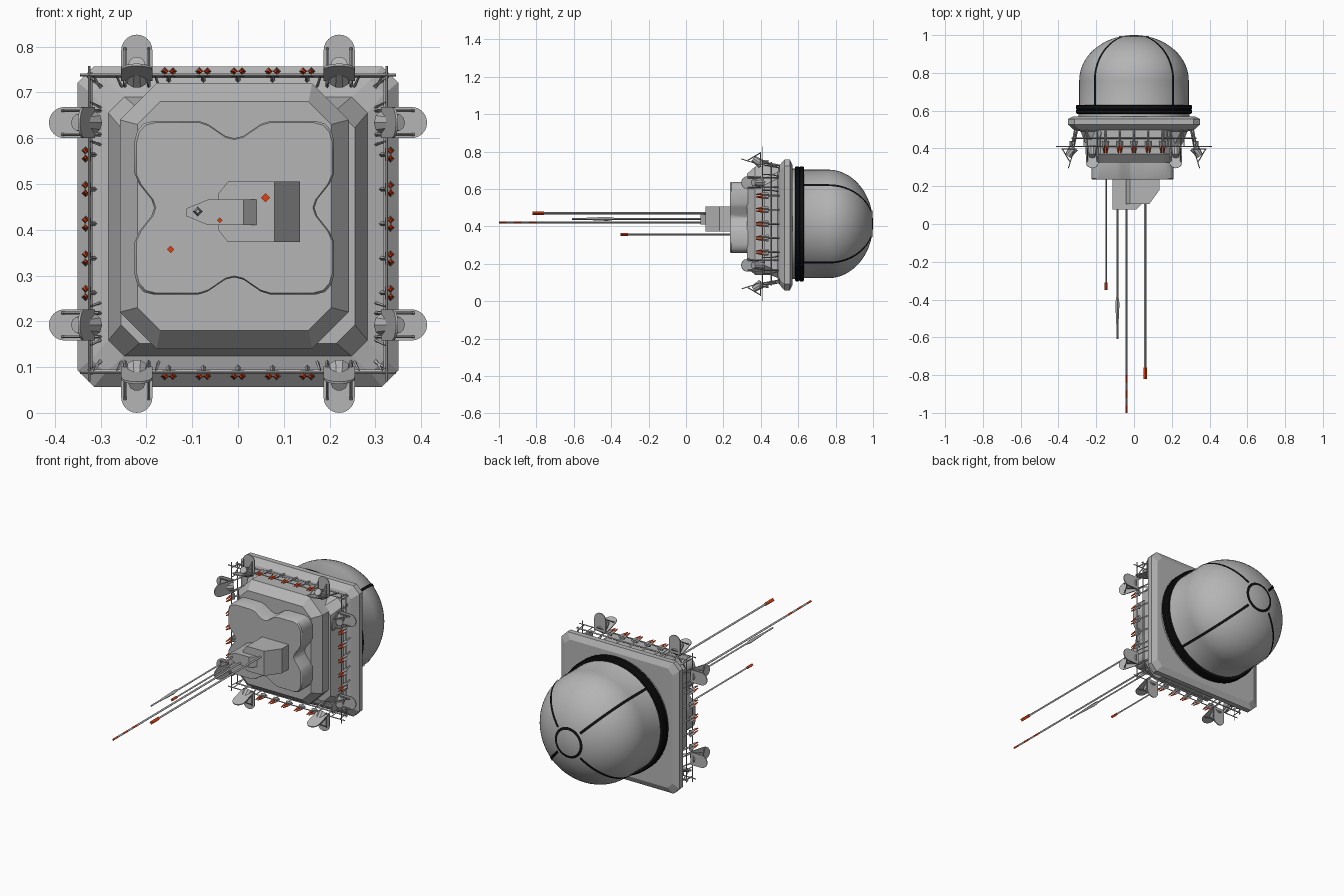
import bpy, bmesh, math
from mathutils import Vector, Matrix

cube = bpy.data.objects.get("Cube")
if cube:
    bpy.data.objects.remove(cube)


def material(name, rgb):
    m = bpy.data.materials.new(name)
    m.use_nodes = True
    m.diffuse_color = (*rgb, 1)
    m.node_tree.nodes["Principled BSDF"].inputs["Base Color"].default_value = (*rgb, 1)
    return m


MATS = [material("grey", (0.46, 0.46, 0.46)),
        material("black", (0.005, 0.005, 0.005)),
        material("orange", (0.75, 0.05, 0.005))]
GREY, BLACK, ORANGE = range(3)
MID = 0.413  # height of the central axis


class Part:
    """Collects lofted solids into one named object."""

    def __init__(self, name):
        self.name, self.bm = name, bmesh.new()

    def loft(self, rings, mat=GREY, cap=True):
        rows = [[self.bm.verts.new(p) for p in ring] for ring in rings]
        n = len(rows[0])
        faces = [self.bm.faces.new((a[i], a[(i + 1) % n], b[(i + 1) % n], b[i]))
                 for a, b in zip(rows, rows[1:]) for i in range(n)]
        if cap:
            faces += [self.bm.faces.new(rows[0]), self.bm.faces.new(rows[-1])]
        for f in faces:
            f.material_index = mat
        return faces

    def rod(self, path, radii, mat=GREY, sides=4):
        """Tube along a straight run of points, one radius per point."""
        path = [Vector(p) for p in path]
        d = (path[-1] - path[0]).normalized()
        u = d.cross(Vector((0, 0, 1)) if abs(d.z) < 0.9 else Vector((1, 0, 0))).normalized()
        v = d.cross(u)
        angles = [math.tau * i / sides for i in range(sides)]
        self.loft([[p + (u * math.cos(a) + v * math.sin(a)) * r for a in angles]
                   for p, r in zip(path, radii)], mat)

    def lathe(self, profile, mat=GREY, sides=64, cap=False):
        """Revolve (radius, y) points about the central axis."""
        angles = [math.tau * i / sides for i in range(sides)]
        self.loft([[(r * math.cos(a), y, MID + r * math.sin(a)) for a in angles]
                   for r, y in profile], mat, cap)

    def finish(self, smooth=False):
        bmesh.ops.recalc_face_normals(self.bm, faces=self.bm.faces)
        me = bpy.data.meshes.new(self.name)
        self.bm.to_mesh(me)
        self.bm.free()
        ob = bpy.data.objects.new(self.name, me)
        bpy.context.collection.objects.link(ob)
        for m in MATS:
            me.materials.append(m)
        if smooth:
            bpy.ops.object.select_all(action='DESELECT')
            ob.select_set(True)
            bpy.context.view_layer.objects.active = ob
            bpy.ops.object.shade_smooth_by_angle(angle=math.radians(35))
        return ob


def octagon(y, hx, hz, c, cx=0, cz=0.407):
    """Rectangle with cut corners, facing the front."""
    quarter = [(hx, hz - c), (hx - c, hz)]
    pts = quarter + [(-x, z) for x, z in quarter[::-1]]
    pts += [(-x, -z) for x, z in pts]
    return [(cx + x, y, cz + z) for x, z in pts]


# Square mounting frame
p = Part("mounting_frame")
p.loft([octagon(y, h, h, c) for y, h, c in
        ((0.57, 0.32, 0.03), (0.555, 0.35, 0.035), (0.527, 0.35, 0.035), (0.5, 0.32, 0.03),
         (0.49, 0.283, 0.035), (0.42, 0.255, 0.04))])
p.finish()

# Chamfered front housing
p = Part("front_housing")
p.loft([octagon(y, hx, hz, c, -0.008, 0.43) for y, hx, hz, c in
        ((0.5, 0.25, 0.29, 0.08), (0.37, 0.25, 0.29, 0.08), (0.325, 0.212, 0.25, 0.05))])
p.finish()

# Four-lobed cover
quarter = [(0.175, 0), (0.181, 0.018), (0.208, 0.052), (0.218, 0.075), (0.218, 0.145),
           (0.212, 0.168), (0.198, 0.184), (0.175, 0.19), (0.08, 0.19), (0.058, 0.183),
           (0.02, 0.157), (0, 0.152)]
half = quarter + [(-x, z) for x, z in quarter[-2::-1]]
outline = half + [(-x, -z) for x, z in half[1:-1]]
p = Part("lobed_cover")
p.loft([[(-0.008 + x * s, y, 0.448 + z * s) for x, z in outline]
        for y, s in ((0.345, 1), (0.242, 1), (0.236, 0.98))])
p.finish(True)


def wedge_block(name, plan, height, nose, z):
    """Block from an (x, y) plan whose -x end narrows to the nose height."""
    p = Part(name)
    x0, x1 = nose[0], nose[1]
    rings = []
    for x, y in plan:
        h = height * (nose[2] + (1 - nose[2]) * min(1, (x - x0) / (x1 - x0)))
        rings.append([(x, y, z - h), (x, 0.25, z - h), (x, 0.25, z + h), (x, y, z + h)])
    p.loft(rings)
    p.finish()


# Antenna base blocks
wedge_block("large_base_block", [(-0.043, 0.105), (-0.022, 0.105), (0.08, 0.105), (0.135, 0.18)],
            0.066, (-0.043, -0.022, 0.6), 0.439)
wedge_block("small_base_block", [(-0.113, 0.077), (-0.065, 0.077), (0.012, 0.077), (0.04, 0.104)],
            0.028, (-0.113, -0.065, 0.3), 0.438)


# Antennas along the front axis
def antenna(name, x, z, stops):
    """Stops are (y start, y end, start radius, end radius, colour)."""
    p = Part(name)
    for a, b, ra, rb, m in stops:
        p.rod([(x, a, z), (x, b, z)], [ra, rb], m)
    p.finish()


antenna("short_antenna", -0.147, 0.357,
        [(0.25, -0.31, 0.005, 0.005, GREY), (-0.31, -0.35, 0.008, 0.008, ORANGE)])
antenna("blade_antenna", -0.088, 0.44,
        [(0.09, -0.38, 0.005, 0.005, GREY), (-0.38, -0.42, 0.005, 0.011, GREY),
         (-0.42, -0.53, 0.011, 0.006, GREY), (-0.53, -0.61, 0.005, 0.005, GREY)])
bands = [(-0.8 - i * 0.04, -0.84 - i * 0.04, 0.006, 0.006, (ORANGE, GREY)[i % 2]) for i in range(5)]
antenna("banded_antenna", -0.04, 0.421, [(0.09, -0.8, 0.006, 0.006, GREY)] + bands)
antenna("tall_antenna", 0.06, 0.47,
        [(0.12, -0.76, 0.006, 0.006, GREY), (-0.76, -0.82, 0.01, 0.01, ORANGE)])

# Dome, its base band and its painted stripes
R, Y0, DEPTH = 0.29, 0.76, 0.24
curve = [(R * math.cos(t), Y0 + DEPTH * math.sin(t))
         for t in (math.pi / 2 * i / 20 for i in range(20))] + [(0.004, Y0 + DEPTH)]
p = Part("dome")
p.lathe([(0.295, 0.56), (0.295, 0.6), (R, 0.61)] + curve, cap=True)
p.finish(True)

p = Part("dome_band")
p.lathe([(0.28, 0.583), (0.302, 0.583), (0.307, 0.588), (0.307, 0.602), (0.303, 0.606),
         (0.307, 0.61), (0.307, 0.627), (0.302, 0.631), (0.28, 0.631)], BLACK)
p.finish(True)


def skin(r):
    """Dome height just above the surface at radius r."""
    return Y0 + DEPTH * math.sqrt(1 - (r / R) ** 2) + 0.003


p = Part("dome_stripes")
p.lathe([(r, skin(r)) for r in (0.068, 0.075, 0.082)], BLACK, 40)
path = [(R + 0.003, 0.62)] + [(r + 0.003, y + 0.002) for r, y in curve if r > 0.078]
for k in range(4):
    a = math.pi / 4 + k * math.pi / 2
    radial = Vector((math.cos(a), 0, math.sin(a)))
    side = Vector((-math.sin(a), 0, math.cos(a))) * 0.007
    rows = []
    for r, y in path:
        c = radial * r + Vector((0, y, MID))
        rows.append((p.bm.verts.new(c - side), p.bm.verts.new(c + side)))
    for a0, b0 in zip(rows, rows[1:]):
        p.bm.faces.new((a0[0], a0[1], b0[1], b0[0])).material_index = BLACK
p.finish(True)


# Fittings repeated on the four sides: t along the side, r outwards
def placer(k):
    turn = Matrix.Rotation(k * math.pi / 2, 3, 'Y')
    return lambda t, r, y: turn @ Vector((t, y, r)) + Vector((0, 0, MID))


def petal(p, at, t, root, tip, thick):
    """Round-ended plate from root to tip, both (r, y)."""
    root, tip = Vector(root), Vector(tip)
    d = (tip - root).normalized()
    n = Vector((-d.y, d.x)) * thick
    w = 0.034
    pts = [(-w, root), (w, root)]
    for i in range(13):
        a = math.pi * i / 12
        pts.append((w * math.cos(a), tip - d * w * (1 - math.sin(a))))
    p.loft([[at(t + s, *(q + o)) for s, q in pts] for o in (n * 0, n)])


rails, petals, lights = Part("guard_rails"), Part("petal_lamps"), Part("small_lights")
for k in range(4):
    at = placer(k)
    # Rails and their struts
    rails.rod([at(-0.345, 0.325, 0.41), at(0.345, 0.325, 0.41)], [0.003] * 2)
    rails.rod([at(-0.33, 0.322, 0.455), at(0.33, 0.322, 0.455)], [0.004] * 2)
    for t in (-0.315, -0.265, -0.18, 0.18, 0.265, 0.315):
        rails.rod([at(t, 0.325, 0.41), at(t, 0.322, 0.455)], [0.003] * 2)
        rails.rod([at(t, 0.322, 0.455), at(t * 0.95, 0.295, 0.505)], [0.003] * 2)
    # Pairs of petal lamps with brackets
    for t in (-0.221, 0.221):
        petal(petals, at, t, (0.315, 0.408), (0.413, 0.408), 0.005)
        petal(petals, at, t, (0.312, 0.4), (0.345, 0.295), 0.005)
        petals.rod([at(t, 0.318, 0.405), at(t, 0.35, 0.36)], [0.026, 0.018], GREY, 10)
        for s in (-0.026, 0.026):
            petals.rod([at(t + s, 0.305, 0.398), at(t + s, 0.385, 0.398)], [0.003] * 2)
            petals.rod([at(t + s, 0.34, 0.33), at(t + s, 0.38, 0.398)], [0.003] * 2)
            petals.rod([at(t + s, 0.318, 0.405), at(t + s, 0.3, 0.5)], [0.004] * 2)
    # Row of small twin lights
    for i in range(-2, 3):
        t = i * 0.0755
        lights.rod([at(t, 0.325, 0.43), at(t, 0.31, 0.515)], [0.005] * 2)
        lights.rod([at(t - 0.014, 0.328, 0.432), at(t + 0.014, 0.328, 0.432)], [0.007] * 2)
        for s in (-0.009, 0.009):
            lights.rod([at(t + s, 0.333, 0.44), at(t + s, 0.333, 0.405)], [0.009, 0.007])
            lights.rod([at(t + s, 0.333, 0.412), at(t + s * 0.7, 0.333, 0.375)],
                       [0.0075, 0.003], ORANGE)
for part in (rails, petals, lights):
    part.finish()
